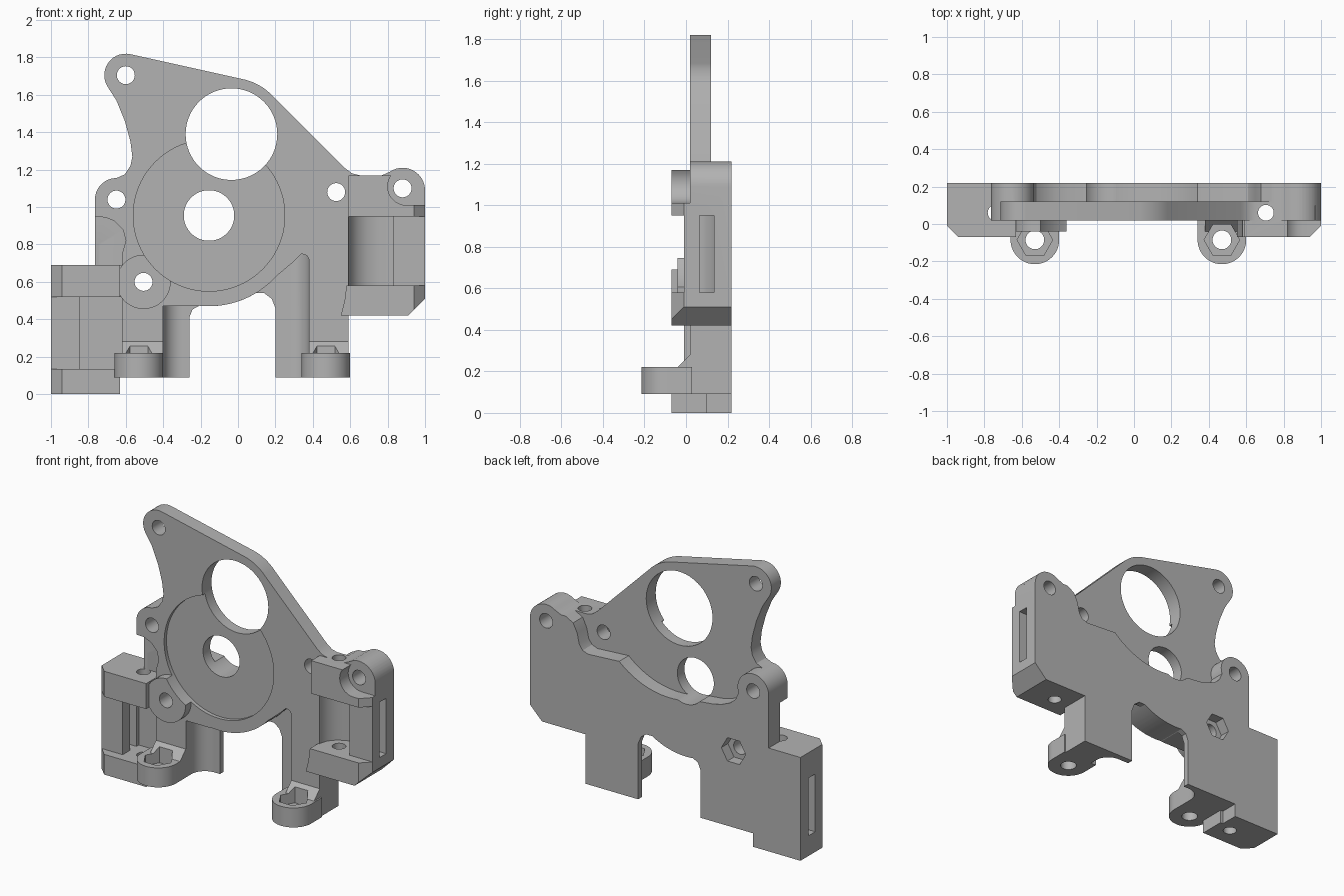
import bpy, bmesh, math

cube = bpy.data.objects.get("Cube")
if cube:
    bpy.data.objects.remove(cube)

grey = bpy.data.materials.new("plain_grey")
grey.use_nodes = True
grey.diffuse_color = (0.45, 0.45, 0.45, 1)
grey.node_tree.nodes["Principled BSDF"].inputs["Base Color"].default_value = (0.45, 0.45, 0.45, 1)


def arc(cx, cy, r, start, end, n=14):
    angles = [math.radians(start + (end - start) * i / n) for i in range(n + 1)]
    return [(cx + r * math.cos(a), cy + r * math.sin(a)) for a in angles]


def circle(cx, cy, r, n=48):
    return arc(cx, cy, r, 0, 360, n)[:-1]


def rect(a0, b0, a1, b1):
    return [(a0, b0), (a1, b0), (a1, b1), (a0, b1)]


def prism(name, pts, lo, hi, axis="y"):
    """Extrude a flat profile along one axis."""
    place = {"x": lambda a, b, t: (t, a, b),
             "y": lambda a, b, t: (a, t, b),
             "z": lambda a, b, t: (a, b, t)}[axis]
    bm = bmesh.new()
    ends = [[bm.verts.new(place(a, b, t)) for a, b in pts] for t in (lo, hi)]
    bm.faces.new(ends[0])
    bm.faces.new(ends[1])
    for i in range(len(pts)):
        j = (i + 1) % len(pts)
        bm.faces.new((ends[0][i], ends[0][j], ends[1][j], ends[1][i]))
    bmesh.ops.recalc_face_normals(bm, faces=bm.faces)
    mesh = bpy.data.meshes.new(name)
    bm.to_mesh(mesh)
    bm.free()
    obj = bpy.data.objects.new(name, mesh)
    bpy.context.collection.objects.link(obj)
    mesh.materials.append(grey)
    return obj


def combine(target, tool, operation):
    mod = target.modifiers.new("combine", "BOOLEAN")
    mod.solver = "EXACT"
    mod.operation = operation
    mod.object = tool
    bpy.context.view_layer.objects.active = target
    bpy.ops.object.modifier_apply(modifier=mod.name)
    bpy.data.objects.remove(tool)


def add(*args):
    combine(bracket, prism("part", *args), "UNION")


def cut(*args):
    combine(bracket, prism("cutter", *args), "DIFFERENCE")


# Main plate outline, counter-clockwise from the lower right-hand mount
outline = [(-1, 0), (-.65, 0), (-.65, .09), (-.26, .09), (-.26, .41), (-.243, .453)]
outline += arc(-.155, .955, .485, 264, 301)
outline += [(.14, .54), (.18, .51), (.2, .46), (.2, .09), (.59, .09),
            (.59, .42), (.91, .42), (1, .51)]
outline += arc(.88, 1.09, .12, 0, 125)
outline += [(.77, 1.17), (.65, 1.17), (.61, 1.18), (.57, 1.21)]
outline += arc(-.035, 1.39, .3, 42, 78)
outline += arc(-.6, 1.705, .115, 78, 212)
outline += [(-.65, 1.57), (-.605, 1.46), (-.575, 1.35), (-.565, 1.27),
            (-.575, 1.22), (-.605, 1.175)]
outline += arc(-.65, 1.04, .115, 90, 180)
outline += [(-.765, .69), (-1, .69)]
bracket = prism("gearbox_bracket", outline, .02, .22)

# Upper half is thinned from the back
pocket = [(-.9, 1.9), (-.9, 1.156)] + arc(-.65, 1.04, .115, 90, -20)
pocket += [(-.52, .95), (-.48, .915), (-.42, .89), (-.36, .875)]
pocket += arc(-.035, 1.39, .56, 251, 312)
pocket += [(.57, .96), (.61, .975), (.635, 1.01), (.65, 1.08), (.68, 1.14), (.74, 1.172), (.74, 1.9)]
cut(pocket, .12, .4)

# Right servo mount: top and bottom blocks with a recessed pillar between
right_block = [(-1, -.01), (-.94, -.07), (-.63, -.07), (-.63, .1), (-1, .1)]
add(right_block, 0, .135, "z")
add(right_block, .52, .69, "z")
add(rect(-1, -.01, -.845, .1), .1, .55, "z")

# Left servo mount
left_block = [(.59, -.07), (.94, -.07), (1, -.01), (1, .1), (.59, .1)]
add(left_block, .42, .58, "z")
add(left_block, .95, 1.17, "z")
add(rect(.83, -.01, 1, .1), .5, 1, "z")
add([(.55, .42), (.62, .42), (.62, .58), (.58, .58), (.57, .5)], -.07, .05)
cut([(.91, .42), (.88, .39), (1.1, .39), (1.1, .61)], -.3, .4)

# Relief around the left ear screw
cut(arc(.9, 1.11, .1, 90, 270) + [(1.1, 1.01), (1.1, 1.3), (.9, 1.3)], -.3, .02)
cut([(.9, 1.3), (1.1, 1.3), (1.1, 1.09)] + arc(.88, 1.09, .12, 0, 90), -.3, .4)

# Pillar recesses, side slots and vertical shaft holes
cut(rect(-.845, -.3, -.62, .16), .135, .52, "z")
cut([(.59, -.3), (.59, .03), (.605, .08), (.64, .12), (.69, .15), (.75, .16),
     (.83, .16), (.83, -.3)], .58, .95, "z")
cut(rect(.065, .135, .135, .52), -1.1, -.8, "x")
cut(rect(.065, .58, .135, .95), .8, 1.1, "x")
cut([(-.8, .69), (-.62, .69), (-.62, .75), (-.6, .82), (-.615, .88),
     (-.66, .925), (-.71, .945), (-.8, .95)], -.2, .1)
cut(circle(-.74, .06, .042, 32), -.1, .8, "z")
cut(circle(.705, .06, .042, 32), .3, 1.3, "z")

# Motor clearance with rounded inner corners, open to the front
clearance = prism("clearance", [(-.4, -.3)] + arc(-.3, .08, .1, 180, 90)
                  + arc(.28, .08, .1, 90, 0) + [(.38, -.3)], -.1, .9, "z")
below = [(-.5, -.1), (-.5, .47), (-.243, .47)] + arc(-.155, .955, .485, 266, 318)
below += [(.3, .71), (.34, .75), (.37, .74), (.39, .7), (.39, -.1)]
combine(clearance, prism("below", below, -.4, .3), "INTERSECT")
combine(bracket, clearance, "DIFFERENCE")

# Screw bosses at the feet with sloped roots and hex nut pockets
for cx, x0, x1 in ((-.53, -.62, -.4), (.47, .38, .59)):
    add(arc(cx, -.085, .13, 180, 360, 24) + [(cx + .13, .03), (cx - .13, .03)], .09, .22, "z")
    add([(-.04, .2), (-.04, .22), (.02, .28), (.05, .28), (.05, .2)], x0, x1, "x")
    cut(circle(cx, -.085, .095, 6), .15, .4, "z")
    cut(circle(cx, -.085, .05, 32), 0, .3, "z")

# Front boss, round gear recess and rear nut pocket
add(circle(-.505, .6, .145), -.04, .05)
cut(circle(-.155, .955, .405, 80), -.3, .045)
cut(circle(-.505, .6, .09, 6), .15, .4)

# Through holes
for x, z, r in ((-.6, 1.705, .048), (-.65, 1.04, .048), (.525, 1.08, .048),
                (.88, 1.1, .048), (-.505, .6, .048),
                (-.155, .955, .135), (-.035, 1.39, .245)):
    cut(circle(x, z, r, 64 if r > .1 else 32), -.4, .5)

# Smooth the round walls, keep edges sharp
bpy.ops.object.select_all(action="DESELECT")
bracket.select_set(True)
bpy.context.view_layer.objects.active = bracket
bpy.ops.object.shade_smooth_by_angle(angle=math.radians(25))
